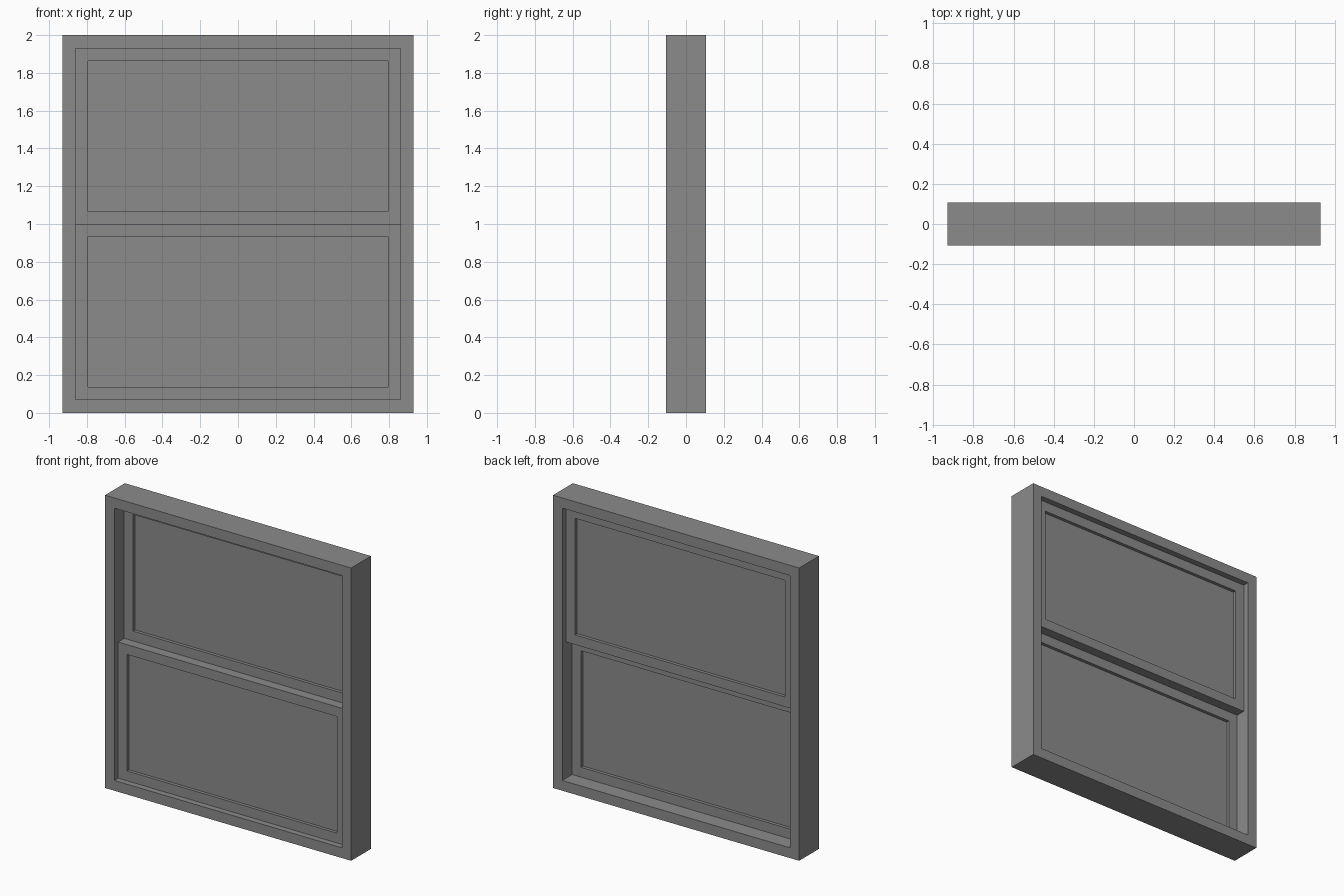
import bpy, bmesh

if "Cube" in bpy.data.objects:
    bpy.data.objects.remove(bpy.data.objects["Cube"])

grey = bpy.data.materials.new("neutral_grey")
grey.diffuse_color = (0.26, 0.26, 0.26, 1)
grey.use_nodes = True
grey.node_tree.nodes["Principled BSDF"].inputs["Base Color"].default_value = grey.diffuse_color


def finish(name, bm):
    bmesh.ops.recalc_face_normals(bm, faces=bm.faces)
    mesh = bpy.data.meshes.new(name)
    bm.to_mesh(mesh)
    bm.free()
    mesh.materials.append(grey)
    bpy.context.collection.objects.link(bpy.data.objects.new(name, mesh))


def ring(name, hw, z0, z1, y0, y1, wall):
    """Rectangular frame with mitred corners, extruded along y."""
    bm = bmesh.new()
    loops = []
    for inset, y in ((0, y0), (0, y1), (wall, y1), (wall, y0)):
        w, lo, hi = hw - inset, z0 + inset, z1 - inset
        loops.append([bm.verts.new((x, y, z)) for x, z in
                      ((-w, lo), (w, lo), (w, hi), (-w, hi))])
    for i in range(4):
        a, b = loops[i], loops[(i + 1) % 4]
        for j in range(4):
            k = (j + 1) % 4
            bm.faces.new((a[j], a[k], b[k], b[j]))
    finish(name, bm)


def pane(name, hw, z0, z1, y0, y1):
    bm = bmesh.new()
    bmesh.ops.create_cube(bm, size=1)
    bmesh.ops.scale(bm, vec=(2 * hw, y1 - y0, z1 - z0), verts=bm.verts)
    bmesh.ops.translate(bm, vec=(0, (y0 + y1) / 2, (z0 + z1) / 2), verts=bm.verts)
    finish(name, bm)


# Outer window frame
ring("outer_frame", 0.93, 0, 2, -0.107, 0.107, 0.07)

# Sliding sashes: lower one in front, upper one behind
for label, z0, z1, y0 in (("lower", 0.07, 1.0, -0.066), ("upper", 1.0, 1.93, 0.0)):
    ring(label + "_sash", 0.86, z0, z1, y0, y0 + 0.066, 0.067)
    pane(label + "_glass", 0.793, z0 + 0.067, z1 - 0.067, y0 + 0.022, y0 + 0.044)
